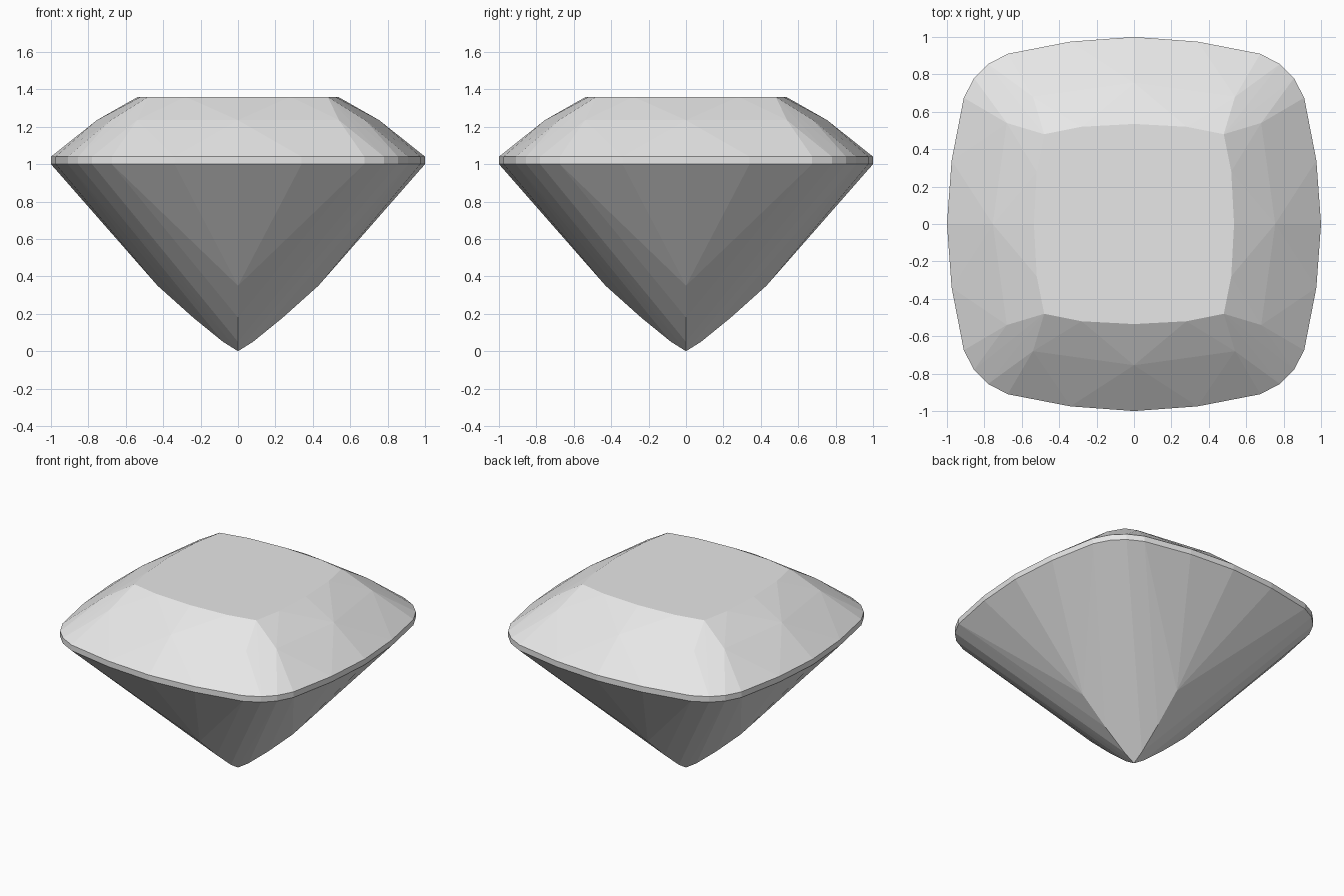
import bpy
import bmesh

cube = bpy.data.objects.get("Cube")
if cube:
    bpy.data.objects.remove(cube, do_unlink=True)

# Cushion outline of the girdle, from mid-side to corner
GIRDLE = [(0, 1), (0.34, 0.975), (0.675, 0.91), (0.78, 0.855)]

# Each ring is a height and the points of one eighth of its outline
RINGS = [
    (1.36, [(0, 0.535), (0.28, 0.52), (0.48, 0.48)]),   # table
    (1.235, [(0, 0.755), (0.54, 0.68)]),                # crown facets
    (1.04, GIRDLE),                                     # girdle top
    (1.0, GIRDLE),                                      # girdle bottom
    (0.35, [(0, 0.43)]),                                # pavilion ridges
    (0.18, [(0, 0.24)]),
    (0.05, [(0, 0.08)]),
    (0.0, [(0, 0)]),                                    # culet
]


def eightfold(points):
    """Mirror points across both axes and the diagonal."""
    full = set()
    for x, y in points:
        for sx in (-1, 1):
            for sy in (-1, 1):
                full.add((sx * x, sy * y))
                full.add((sy * y, sx * x))
    return sorted(full)


def material(name, color):
    mat = bpy.data.materials.new(name)
    mat.use_nodes = True
    mat.diffuse_color = color
    mat.node_tree.nodes["Principled BSDF"].inputs["Base Color"].default_value = color
    return mat


# The stone is the convex skin around all its rings
bm = bmesh.new()
for z, outline in RINGS:
    for x, y in eightfold(outline):
        bm.verts.new((x, y, z))
hull = bmesh.ops.convex_hull(bm, input=bm.verts[:])
loose = [v for v in bm.verts if not v.link_faces]
bmesh.ops.delete(bm, geom=loose, context="VERTS")

# Merge triangles that lie in one plane into whole facets
bmesh.ops.dissolve_limit(bm, angle_limit=0.01, verts=bm.verts[:], edges=bm.edges[:])
bmesh.ops.recalc_face_normals(bm, faces=bm.faces[:])

mesh = bpy.data.meshes.new("cut_gem")
bm.to_mesh(mesh)
bm.free()
mesh.materials.append(material("pale_grey", (0.8, 0.8, 0.8, 1)))
gem = bpy.data.objects.new("cut_gem", mesh)
bpy.context.collection.objects.link(gem)
